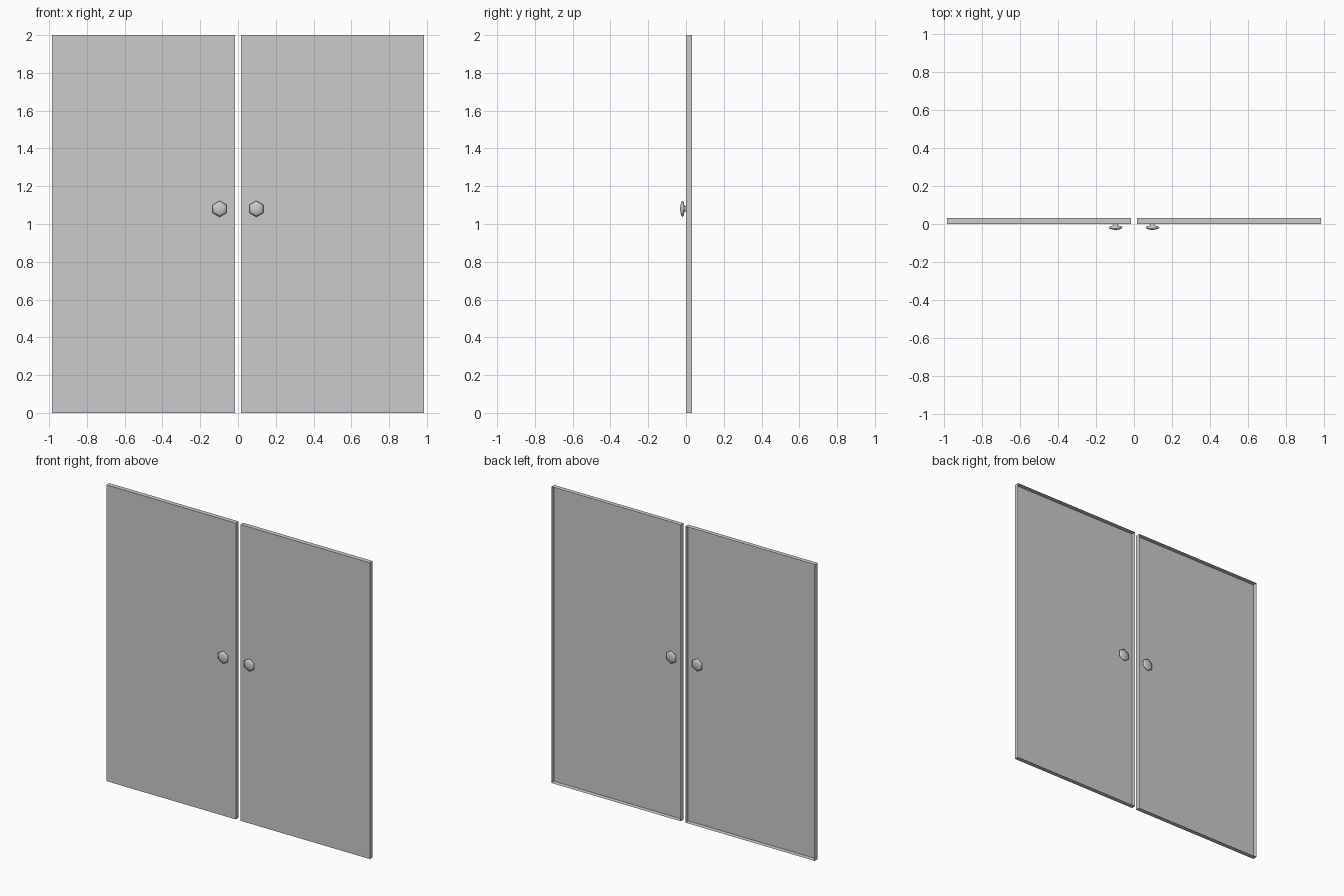
import bpy, bmesh
from math import cos, sin, pi

if "Cube" in bpy.data.objects:
    bpy.data.objects.remove(bpy.data.objects["Cube"])

FRONT, BACK = 0.001, 0.032
KNOB_Z = 1.08


def add_object(name, bm):
    mesh = bpy.data.meshes.new(name)
    bm.to_mesh(mesh)
    bm.free()
    obj = bpy.data.objects.new(name, mesh)
    bpy.context.collection.objects.link(obj)
    return obj


# Door leaf: thin tray, closed at the front and open at the back
def door(name, x0, x1):
    bm = bmesh.new()
    corners = [(x0, 0), (x1, 0), (x1, 2), (x0, 2)]
    front = [bm.verts.new((x, FRONT, z)) for x, z in corners]
    back = [bm.verts.new((x, BACK, z)) for x, z in corners]
    bm.faces.new(front)
    for i in range(4):
        j = (i + 1) % 4
        bm.faces.new((front[j], front[i], back[i], back[j]))
    return add_object(name, bm)


# Six-sided turned knob, profile given as (radius, distance from panel)
PROFILE = [(0.014, 0.0), (0.014, 0.009), (0.036, 0.013),
           (0.043, 0.021), (0.030, 0.028)]


def knob(name, x, direction, depth):
    bm = bmesh.new()
    rings = []
    for r, d in PROFILE:
        y = FRONT + direction * d * depth / 0.033
        rings.append([bm.verts.new((x + r * sin(i * pi / 3), y,
                                    KNOB_Z + r * cos(i * pi / 3)))
                      for i in range(6)])
    for a, b in zip(rings, rings[1:]):
        for i in range(6):
            j = (i + 1) % 6
            bm.faces.new((a[i], a[j], b[j], b[i]))
    tip = bm.verts.new((x, FRONT + direction * depth, KNOB_Z))
    for i in range(6):
        bm.faces.new((rings[-1][i], rings[-1][(i + 1) % 6], tip))
    bmesh.ops.recalc_face_normals(bm, faces=bm.faces[:])
    for f in bm.faces:
        f.smooth = True
    return add_object(name, bm)


for side, s in (("left", -1), ("right", 1)):
    door(side + "_door", *sorted((s * 0.017, s * 0.984)))
    knob(side + "_outer_knob", s * 0.097, -1, 0.033)
    # Inner knob sits inside the hollow back
    knob(side + "_inner_knob", s * 0.097, 1, 0.028)
